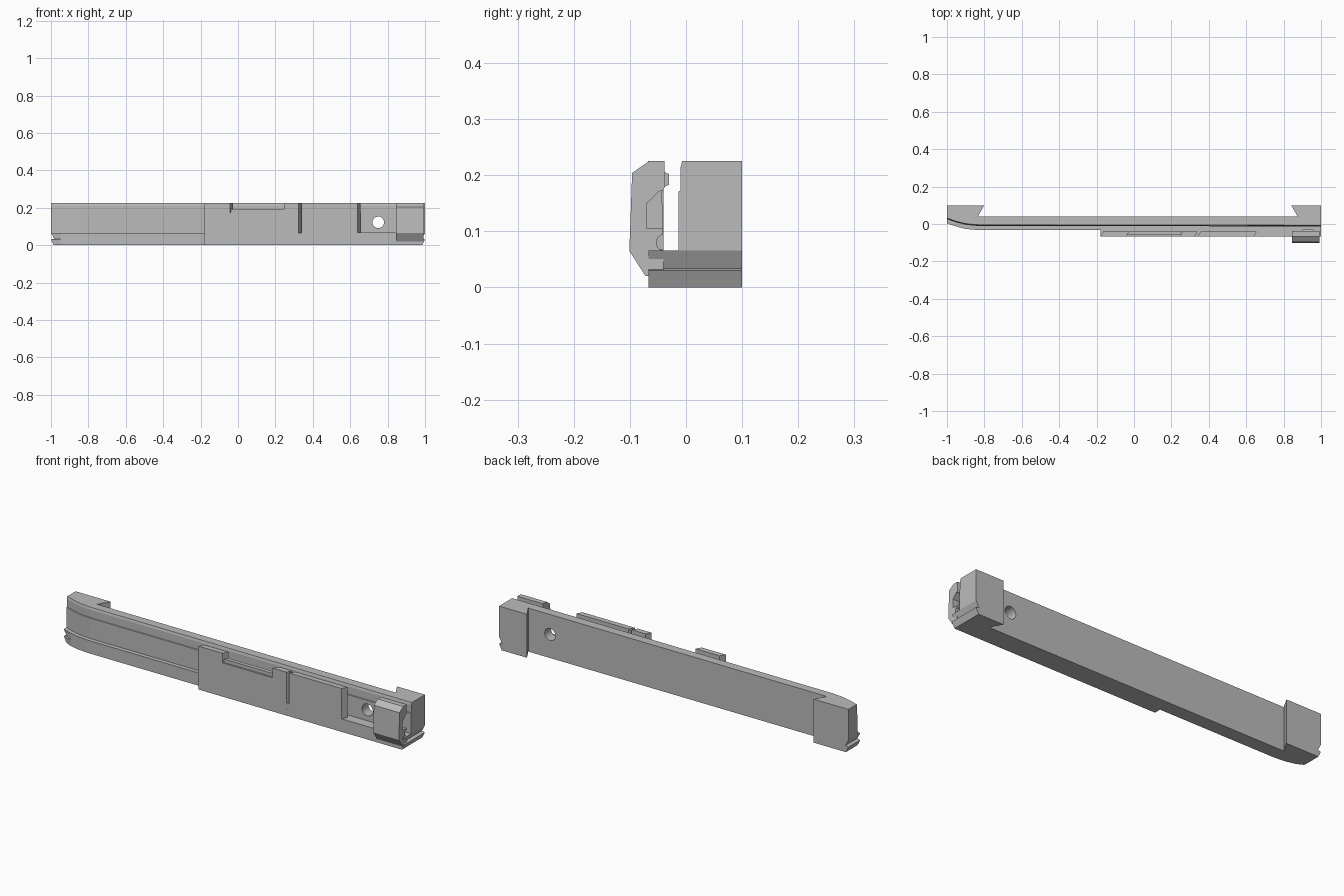
import bpy, bmesh, math
from mathutils import Matrix

if "Cube" in bpy.data.objects:
    bpy.data.objects.remove(bpy.data.objects["Cube"])

grey = bpy.data.materials.new("plain grey")
grey.use_nodes = True
grey.diffuse_color = (0.5, 0.5, 0.5, 1)
grey.node_tree.nodes["Principled BSDF"].inputs["Base Color"].default_value = (0.5, 0.5, 0.5, 1)


def loft(name, rings):
    """Closed solid through rings of equal point count."""
    bm = bmesh.new()
    loops = [[bm.verts.new(p) for p in ring] for ring in rings]
    n = len(loops[0])
    for a, b in zip(loops, loops[1:]):
        for i in range(n):
            j = (i + 1) % n
            bm.faces.new((a[i], a[j], b[j], b[i]))
    bm.faces.new(loops[0])
    bm.faces.new(loops[-1])
    bmesh.ops.recalc_face_normals(bm, faces=bm.faces)
    mesh = bpy.data.meshes.new(name)
    bm.to_mesh(mesh)
    bm.free()
    mesh.materials.append(grey)
    obj = bpy.data.objects.new(name, mesh)
    bpy.context.collection.objects.link(obj)
    return obj


def upright(name, outline, levels):
    """Stack a plan outline; each level sets height, end reach and front setback."""
    rings = []
    for z, reach, back in levels:
        rings.append([(math.copysign(reach, x) if abs(x) == 1 else x,
                       y + back if y < 0.035 else y, z) for x, y in outline])
    return loft(name, rings)


def cut(obj, cutter):
    mod = obj.modifiers.new("cut", "BOOLEAN")
    mod.operation = "DIFFERENCE"
    mod.solver = "EXACT"
    mod.object = cutter
    bpy.context.view_layer.objects.active = obj
    bpy.ops.object.modifier_apply(modifier=mod.name)
    bpy.data.objects.remove(cutter)


# Bowed front at the -x end, shared by the body and the lower rail
bow = [(-0.84, 0), (-0.9, 0.006), (-0.95, 0.018), (-1, 0.036)]
foot = [(0, 0.985, 0), (0.03, 1, 0), (0.034, 0.983, 0), (0.066, 1, 0)]

# Long body with dovetailed hooks on the back
plan = [(1, -0.013)] + [(x, y - 0.01) for x, y in bow]
plan += [(-1, 0.1), (-0.8, 0.1), (-0.835, 0.04), (0.875, 0.04), (0.84, 0.1), (1, 0.1)]
body = upright("main_body", plan, foot + [
    (0.171, 1, 0), (0.173, 1, 0.003), (0.213, 1, 0.003), (0.225, 1, 0.006)])

# Round hole through the body
bm = bmesh.new()
bmesh.ops.create_cone(bm, cap_ends=True, segments=32, radius1=0.031, radius2=0.031, depth=0.4,
                      matrix=Matrix.Translation((0.75, 0, 0.122)) @ Matrix.Rotation(math.pi / 2, 4, "X"))
mesh = bpy.data.meshes.new("hole_cutter")
bm.to_mesh(mesh)
bm.free()
cutter = bpy.data.objects.new("hole_cutter", mesh)
cutter.hide_render = True
bpy.context.collection.objects.link(cutter)
cut(body, cutter)

# Lower rail, wider in front of the cover plate
rail = [(1, 0.02), (1, -0.067), (-0.178, -0.067), (-0.178, -0.032)]
rail += [(x, y - 0.032) for x, y in bow] + [(-1, 0.03), (-0.84, 0.02)]
upright("lower_rail", rail, foot)

# Front cover plate with notch, narrow slot and low tail; its edges slant toward +x
cover = [(-0.18, 0.03), (0.85, 0.03), (0.85, 0.068), (0.64, 0.068), (0.64, 0.225),
         (0.34, 0.225), (0.34, 0.035), (0.324, 0.035), (0.324, 0.225),
         (0.245, 0.225), (0.245, 0.175), (-0.042, 0.175), (-0.042, 0.225), (-0.18, 0.225)]
loft("cover_plate", [[(x + s, y, z) for x, z in cover]
                     for y, s in ((-0.068, 0), (-0.04, 0.016))])

# Ledge strip inside the notch
loft("notch_ledge", [[(x, y, z) for x, y in ((-0.04, -0.06), (0.245, -0.06),
                                             (0.255, -0.04), (-0.03, -0.04))]
                     for z in (0.17, 0.193)])

# End clip: a hooked section with a rounded undercut at the root
section = [(-0.038, 0.225), (-0.066, 0.225), (-0.096, 0.204), (-0.101, 0.065),
           (-0.072, 0.02), (-0.04, 0.02), (-0.04, 0.064)]
section += [(-0.038 + 0.015 * math.cos(math.radians(a)), 0.08 + 0.015 * math.sin(math.radians(a)))
            for a in range(260, 99, -20)]
section += [(-0.043, 0.17), (-0.038, 0.178)]
clip = loft("end_clip", [[(x, y, z) for y, z in section] for x in (0.845, 0.992)])

# Pocket in the outer end of the clip
pocket = [(-0.07, 0.105), (-0.03, 0.105), (-0.03, 0.175), (-0.047, 0.172), (-0.07, 0.15)]
tool = loft("pocket_cutter", [[(x, y, z) for y, z in pocket] for x in (0.955, 1.1)])
tool.hide_render = True
cut(clip, tool)

# Small catch on the inner side of the clip
loft("clip_catch", [[(x, y, z) for y, z in ((-0.042, 0.178), (-0.03, 0.183),
                                            (-0.03, 0.202), (-0.042, 0.207))]
                    for x in (0.9, 0.96)])
